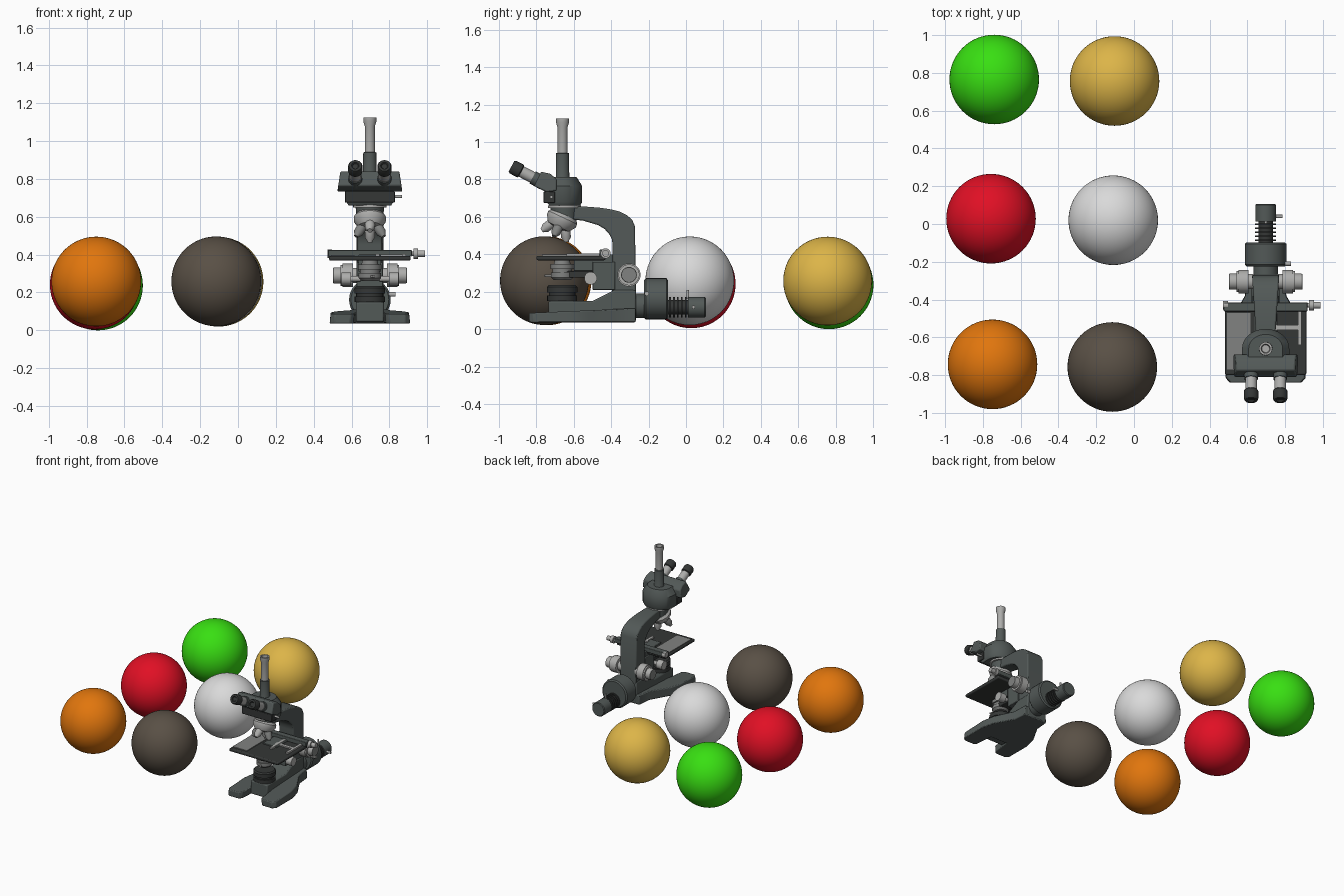
import bpy, bmesh, math
from mathutils import Vector

def mat(name, c):
    m = bpy.data.materials.new(name)
    m.diffuse_color = (*c, 1)
    return m

BODY = mat("body grey green", (0.085, 0.10, 0.096))
BLACK = mat("charcoal", (0.035, 0.038, 0.037))
METAL = mat("light metal", (0.42, 0.42, 0.41))
STEEL = mat("mid grey", (0.22, 0.225, 0.22))
CX = 0.697  # microscope centre line

def finish(name, bm, m, bevel=0, angle=35):
    bmesh.ops.recalc_face_normals(bm, faces=bm.faces)
    me = bpy.data.meshes.new(name)
    bm.to_mesh(me)
    bm.free()
    me.materials.append(m)
    me.shade_smooth()
    me.set_sharp_from_angle(angle=math.radians(angle))
    ob = bpy.data.objects.new(name, me)
    bpy.context.collection.objects.link(ob)
    if bevel:
        b = ob.modifiers.new("bevel", 'BEVEL')
        b.width, b.segments, b.limit_method = bevel, 2, 'ANGLE'
    return ob

def loft(name, rings, m, bevel=0):
    """Skin a list of equal-length rings and cap both ends."""
    bm = bmesh.new()
    vs = [[bm.verts.new(p) for p in r] for r in rings]
    n = len(vs[0])
    for a, b in zip(vs, vs[1:]):
        for i in range(n):
            bm.faces.new((a[i], a[(i + 1) % n], b[(i + 1) % n], b[i]))
    bm.faces.new(vs[0])
    bm.faces.new(vs[-1])
    return finish(name, bm, m, bevel)

def lathe(name, origin, direction, prof, m, n=32):
    """Turned part: prof is (distance along axis, radius)."""
    d = Vector(direction).normalized()
    u = d.orthogonal().normalized()
    v = d.cross(u)
    o = Vector(origin)
    ang = [2 * math.pi * i / n for i in range(n)]
    return loft(name, [[o + d * t + (u * math.cos(a) + v * math.sin(a)) * r for a in ang]
                       for t, r in prof], m)

def rod(name, origin, direction, length, r, m):
    return lathe(name, origin, direction, [(0, r), (length, r)], m)

def box(name, x, y, z, m, bevel=0.004):
    return loft(name, [[(x[0], y[0], h), (x[1], y[0], h), (x[1], y[1], h), (x[0], y[1], h)]
                       for h in z], m, bevel)

def side_profile(name, pts, half, m, bevel=0):
    """Side outline (y, z) widened by half(y, z) both ways from the centre line."""
    return loft(name, [[(CX + s * half(y, z), y, z) for y, z in pts] for s in (-1, 1)], m, bevel)

# Six coloured balls
for name, c, p in [
        ("green", (0.04, 0.74, 0.006), (-0.740, 0.765, 0.237)),
        ("gold", (0.72, 0.46, 0.065), (-0.103, 0.757, 0.257)),
        ("red", (0.75, 0.005, 0.018), (-0.757, 0.028, 0.242)),
        ("white", (0.70, 0.70, 0.70), (-0.110, 0.020, 0.258)),
        ("orange", (0.75, 0.18, 0.004), (-0.749, -0.743, 0.258)),
        ("brown", (0.10, 0.08, 0.06), (-0.115, -0.757, 0.259))]:
    bm = bmesh.new()
    bmesh.ops.create_uvsphere(bm, u_segments=64, v_segments=40, radius=0.237)
    bmesh.ops.translate(bm, verts=bm.verts, vec=p)
    finish(name + "_ball", bm, mat(name + " paint", c), angle=180)

# Forked base, lower toward the leg tips
half = [(0.075, -0.68), (0.085, -0.82), (0.105, -0.84), (0.19, -0.84), (0.213, -0.815),
        (0.213, -0.62), (0.19, -0.52), (0.11, -0.38), (0.10, -0.27)]
outline = half + [(-x, y) for x, y in reversed(half)]
loft("base", [[(CX + x, y, 0.036) for x, y in outline],
              [(CX + x * 0.97, y, 0.09 + 0.045 * (y + 0.75)) for x, y in outline]], BODY, 0.006)
side_profile("base_spine", [(-0.735, 0.045), (-0.735, 0.15), (-0.50, 0.15), (-0.38, 0.21),
                            (-0.268, 0.21), (-0.268, 0.04)], lambda y, z: 0.074, BODY, 0.008)
lathe("field_lamp", (CX, -0.662, 0.15), (0, 0, 1),
      [(0, 0.08), (0.03, 0.08), (0.03, 0.07), (0.045, 0.07), (0.045, 0.081), (0.075, 0.081),
       (0.085, 0.072), (0.085, 0.05)], BLACK)

# Curved arm
side_profile("arm", [(-0.64, 0.655), (-0.55, 0.656), (-0.46, 0.649), (-0.40, 0.64), (-0.353, 0.628),
                     (-0.315, 0.608), (-0.288, 0.585), (-0.273, 0.55), (-0.267, 0.19), (-0.396, 0.19),
                     (-0.392, 0.452), (-0.397, 0.482), (-0.412, 0.51), (-0.435, 0.535),
                     (-0.47, 0.556), (-0.551, 0.58), (-0.64, 0.59)],
             lambda y, z: 0.048 + 0.065 * (y + 0.64), BODY, 0.008)
lathe("arm_nose", (CX, -0.65, 0.59), (0, 0, 1), [(0, 0.07), (0.058, 0.075)], BODY)
lathe("head_ring", (CX, -0.65, 0.648), (0, 0, 1), [(0, 0.088), (0.014, 0.088)], METAL)

# Head with rounded back
def head_ring(s, z, front):
    back = [(0.125 * s * math.cos(a), -0.66 + 0.105 * s * math.sin(a))
            for a in [math.pi * i / 16 for i in range(17)]]
    return [(CX + x, y, z) for x, y in back + [(-0.125 * s, front), (0.125 * s, front)]]
loft("head", [head_ring(0.9, 0.66, -0.73), head_ring(1, 0.68, -0.745), head_ring(1, 0.765, -0.755),
              head_ring(0.72, 0.812, -0.74)], BODY)
box("head_front_plate", (CX - 0.132, CX + 0.132), (-0.762, -0.70), (0.675, 0.735), BLACK)
rod("head_lever", (CX + 0.12, -0.72, 0.707), (1, 0, 0), 0.05, 0.008, METAL)
side_profile("eyepiece_housing", [(-0.745, 0.732), (-0.812, 0.765), (-0.775, 0.842), (-0.725, 0.83),
                                  (-0.69, 0.80), (-0.69, 0.74)],
             lambda y, z: 0.172 - 0.15 * (z - 0.732), BODY, 0.008)

# Eyepieces
for s, side in ((-1, "left"), (1, "right")):
    o, d = (CX + s * 0.077, -0.765, 0.782), (0, -0.885, 0.465)
    lathe(side + "_eyepiece_collar", o, d, [(0, 0.038), (0.062, 0.036)], BODY)
    lathe(side + "_eyepiece_tube", o, d, [(0.05, 0.031), (0.14, 0.031)], METAL)
    lathe(side + "_eyepiece_cup", o, d, [(0.13, 0.033), (0.135, 0.038), (0.18, 0.038),
                                         (0.19, 0.033), (0.19, 0.02), (0.182, 0.015)], BLACK)

# Vertical camera tube
lathe("photo_tube_base", (CX, -0.66, 0.79), (0, 0, 1),
      [(0, 0.045), (0.02, 0.036), (0.15, 0.035), (0.152, 0.028)], BODY)
lathe("photo_tube", (CX, -0.66, 0.93), (0, 0, 1),
      [(0, 0.027), (0.15, 0.027), (0.175, 0.035), (0.195, 0.035), (0.195, 0.024), (0.15, 0.02)], METAL)

# Tilted turret with four objectives
tilt, cone = math.radians(25), math.radians(29)
axis = Vector((0, -math.sin(tilt), -math.cos(tilt)))
u = Vector((1, 0, 0))
v = axis.cross(u)
hub = Vector((CX, -0.65, 0.615))
lathe("turret", hub, axis, [(0, 0.07), (0.02, 0.085), (0.04, 0.085), (0.075, 0.062), (0.085, 0.03)], METAL)
for i in range(4):
    a = math.pi / 2 * i
    d = axis * math.cos(cone) + (u * math.cos(a) + v * math.sin(a)) * math.sin(cone)
    lathe(f"objective_{i + 1}", hub, d, [(0.05, 0.03), (0.085, 0.03), (0.085, 0.026), (0.125, 0.026),
                                         (0.145, 0.013), (0.15, 0.013)], METAL if i % 2 else STEEL)

# Stage, specimen plate and slide rail
box("stage", (CX - 0.215, CX + 0.215), (-0.80, -0.43), (0.368, 0.392), BLACK, 0.008)
box("stage_plate", (CX - 0.205, CX - 0.08), (-0.77, -0.47), (0.392, 0.398), STEEL, 0)
box("slide_rail", (CX - 0.222, CX + 0.222), (-0.462, -0.415), (0.39, 0.425), BODY)
box("slide_holder", (CX + 0.02, CX + 0.19), (-0.56, -0.535), (0.392, 0.402), METAL, 0)
for x in (0.03, 0.17):
    box("slide_holder_arm", (CX + x, CX + x + 0.02), (-0.64, -0.46), (0.392, 0.404), METAL, 0)
lathe("stage_knob", (CX + 0.2, -0.43, 0.405), (1, 0, 0),
      [(0, 0.012), (0.03, 0.012), (0.03, 0.027), (0.055, 0.027), (0.055, 0.018), (0.09, 0.018)], METAL)
rod("stage_left_knob", (CX - 0.2, -0.43, 0.405), (-1, 0, 0), 0.025, 0.022, METAL)

# Stage carrier and condenser
box("stage_carrier", (CX - 0.06, CX + 0.06), (-0.60, -0.39), (0.31, 0.40), BODY)
box("focus_block", (CX - 0.07, CX + 0.07), (-0.50, -0.38), (0.21, 0.36), BODY)
box("condenser_fork", (CX - 0.045, CX + 0.045), (-0.66, -0.45), (0.275, 0.31), BLACK)
lathe("condenser", (CX, -0.662, 0.262), (0, 0, 1),
      [(0, 0.045), (0.015, 0.06), (0.04, 0.06), (0.04, 0.052), (0.06, 0.052), (0.06, 0.062),
       (0.085, 0.062), (0.085, 0.045), (0.108, 0.04)], STEEL)
rod("iris_lever", (CX, -0.70, 0.285), (0.4, -1, 0), 0.06, 0.006, METAL)

# Focus and condenser knobs on both sides
for s, side in ((-1, "left"), (1, "right")):
    lathe(side + "_focus_knob", (CX + s * 0.06, -0.305, 0.29), (s, 0, 0),
          [(0, 0.04), (0.03, 0.04), (0.03, 0.062), (0.085, 0.062), (0.085, 0.056), (0.095, 0.056),
           (0.095, 0.042), (0.13, 0.042)], METAL)
    lathe(side + "_focus_knob_cap", (CX + s * 0.19, -0.305, 0.29), (s, 0, 0),
          [(0, 0.042), (0.005, 0.04)], STEEL)
    lathe(side + "_condenser_knob", (CX + s * 0.05, -0.51, 0.272), (s, 0, 0),
          [(0, 0.015), (0.05, 0.015), (0.05, 0.034), (0.10, 0.034)], METAL)

# Rear lamp housing with cooling fins
Y = (0, 1, 0)
rod("lamp_flange", (CX, -0.27, 0.125), Y, 0.05, 0.065, BODY)
lathe("lamp_housing", (CX, -0.225, 0.162), Y, [(0, 0.10), (0.01, 0.11), (0.12, 0.11), (0.128, 0.10)], BODY)
rod("lamp_core", (CX, -0.10, 0.117), Y, 0.12, 0.038, BLACK)
for i in range(5):
    rod(f"cooling_fin_{i + 1}", (CX, -0.09 + 0.021 * i, 0.117), Y, 0.009, 0.056, BLACK)
lathe("lamp_socket", (CX, 0.012, 0.117), Y, [(0, 0.055), (0.088, 0.055), (0.094, 0.05), (0.094, 0.03)], BODY)
rod("lamp_screw", (CX, 0.01, 0.16), (0, 0, 1), 0.05, 0.007, METAL)
rod("socket_screw", (CX + 0.04, 0.04, 0.117), (1, 0, 0), 0.05, 0.009, METAL)
rod("housing_screw", (CX + 0.09, -0.21, 0.19), (1, 0, 0), 0.045, 0.012, METAL)
